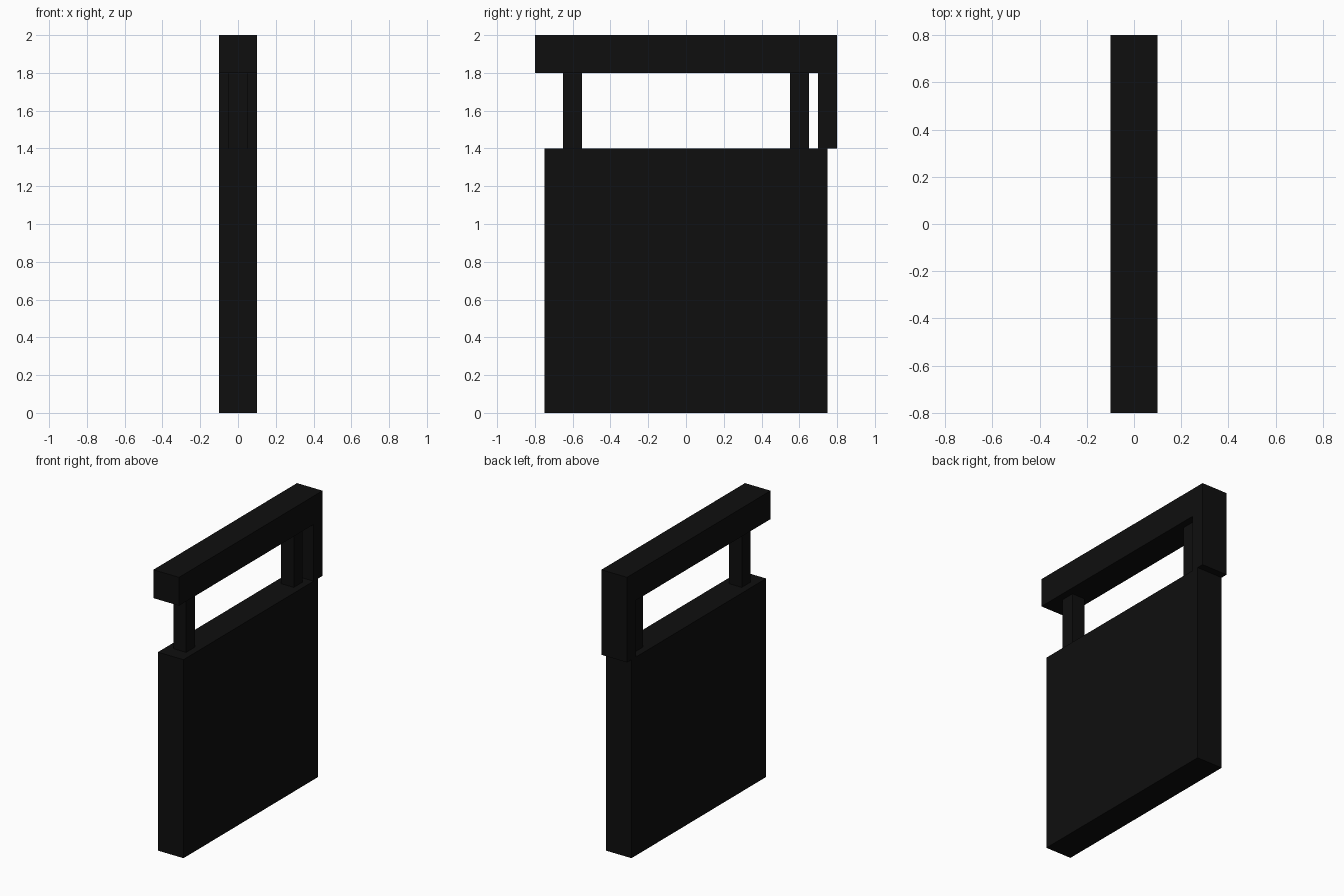
import bpy

cube = bpy.data.objects.get("Cube")
if cube:
    bpy.data.objects.remove(cube, do_unlink=True)

# Single near-black colour
black = bpy.data.materials.new("black")
black.use_nodes = True
colour = (0.0045, 0.0045, 0.0045, 1)
black.diffuse_color = colour
black.node_tree.nodes["Principled BSDF"].inputs["Base Color"].default_value = colour


def box(name, width, y0, y1, z0, z1):
    """Box centred on x = 0 between the given y and z limits."""
    bpy.ops.mesh.primitive_cube_add(size=1, location=(0, (y0 + y1) / 2, (z0 + z1) / 2))
    obj = bpy.context.object
    obj.name = name
    obj.scale = (width, y1 - y0, z1 - z0)
    bpy.ops.object.transform_apply(location=False, rotation=False, scale=True)
    obj.data.materials.append(black)
    return obj


THICK = 0.2

# Main slab
box("body", THICK, -0.75, 0.75, 0, 1.4)

# Thin posts carrying the lid
for name, y in (("front_post", -0.6), ("back_post", 0.6)):
    box(name, THICK / 2, y - 0.05, y + 0.05, 1.4, 1.8)

# Raised lid with a clip hanging at the back
box("lid", THICK, -0.8, 0.8, 1.8, 2)
box("back_clip", THICK, 0.7, 0.8, 1.4, 1.8)
